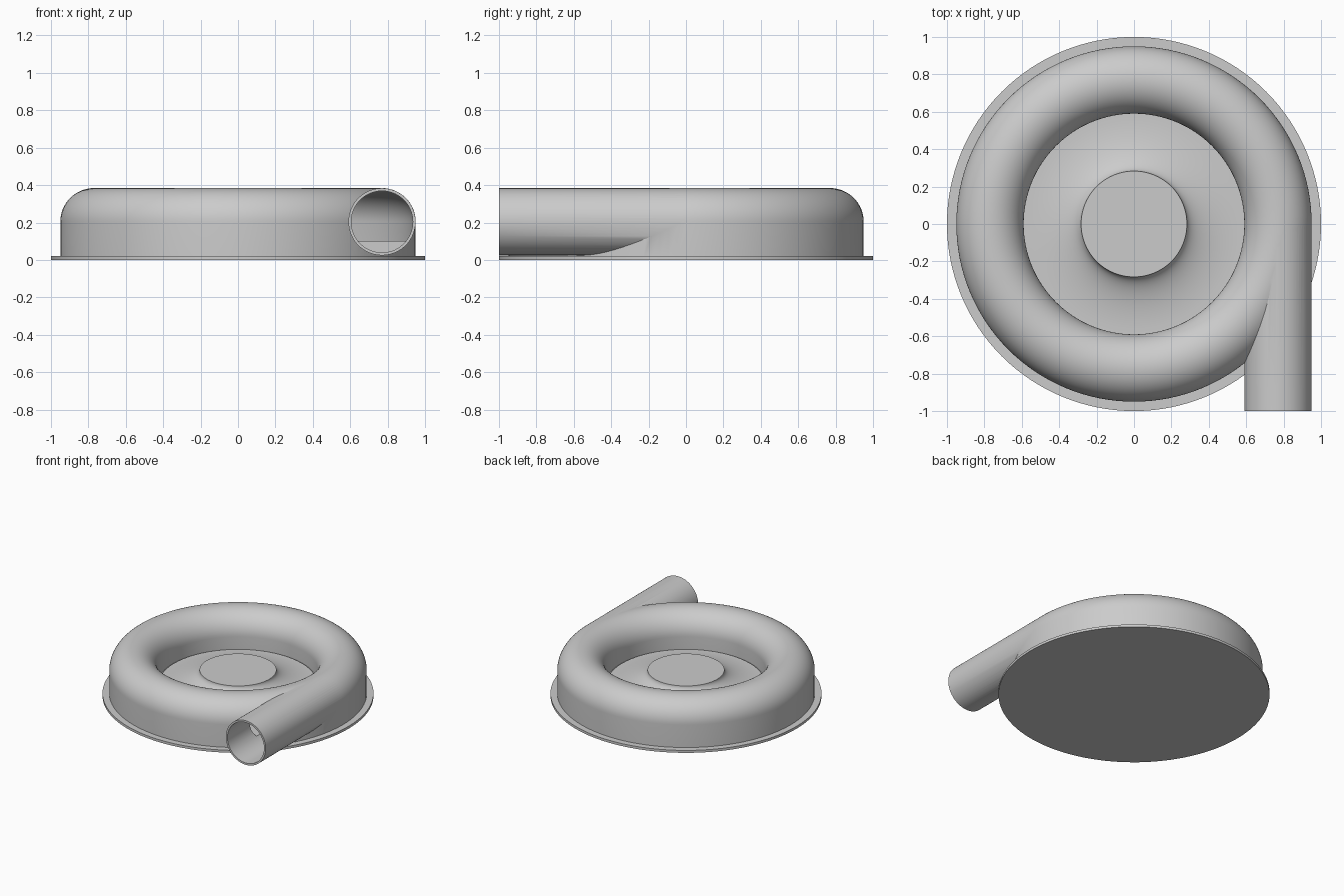
import bpy, bmesh
from math import sin, cos, pi, radians
from mathutils import Matrix, Vector

cube = bpy.data.objects.get("Cube")
if cube:
    bpy.data.objects.remove(cube, do_unlink=True)

grey = bpy.data.materials.new("plain_grey")
grey.use_nodes = True
colour = (0.6, 0.6, 0.6, 1)
grey.diffuse_color = colour
grey.node_tree.nodes["Principled BSDF"].inputs["Base Color"].default_value = colour

RING, TUBE, BORE, MID, FLOOR = 0.77, 0.18, 0.165, 0.204, 0.1


def add_object(name, bm):
    mesh = bpy.data.meshes.new(name)
    bmesh.ops.recalc_face_normals(bm, faces=bm.faces)
    bm.to_mesh(mesh)
    bm.free()
    mesh.materials.append(grey)
    obj = bpy.data.objects.new(name, mesh)
    bpy.context.collection.objects.link(obj)
    return obj


def arc(cx, cz, rx, rz, start, end, steps):
    angles = [radians(start + (end - start) * i / steps) for i in range(steps + 1)]
    return [(cx + rx * cos(a), cz + rz * sin(a)) for a in angles]


def lathe(name, profile, closed=False, sides=128):
    """Spin an (r, z) profile about the vertical axis."""
    bm = bmesh.new()
    verts = [bm.verts.new((r, 0, z)) for r, z in profile]
    edges = [bm.edges.new(pair) for pair in zip(verts, verts[1:])]
    if closed:
        edges.append(bm.edges.new((verts[-1], verts[0])))
    bmesh.ops.spin(bm, geom=verts + edges, cent=(0, 0, 0), axis=(0, 0, 1),
                   angle=2 * pi, steps=sides, use_merge=False, use_duplicate=False)
    bmesh.ops.remove_doubles(bm, verts=bm.verts, dist=0.0001)
    return add_object(name, bm)


def pipe(name, radius, y_start, y_end):
    """Solid cylinder along y, in line with the right of the ring."""
    bm = bmesh.new()
    place = Matrix.Translation(Vector((RING, (y_start + y_end) / 2, MID)))
    bmesh.ops.create_cone(bm, cap_ends=True, segments=72, radius1=radius, radius2=radius,
                          depth=y_end - y_start,
                          matrix=place @ Matrix.Rotation(pi / 2, 4, "X"))
    return add_object(name, bm)


def combine(target, other, operation):
    mod = target.modifiers.new(operation.lower(), "BOOLEAN")
    mod.operation, mod.object, mod.solver = operation, other, "EXACT"
    bpy.context.view_layer.objects.active = target
    bpy.ops.object.modifier_apply(modifier=mod.name)
    bpy.data.objects.remove(other, do_unlink=True)


# Base plate
base = lathe("base_plate", [(0, 0), (1, 0), (1, 0.02), (0, 0.02)])

# Spiral housing: half-round ring on straight walls, with the outlet pipe
housing = lathe("housing", [(0, 0.006), (RING + TUBE, 0.006)]
                + arc(RING, MID, TUBE, TUBE, 0, 180, 32)
                + [(RING - TUBE, FLOOR), (0, FLOOR)])
combine(housing, pipe("outlet_pipe", TUBE - 0.0005, -1, 0.01), "UNION")

# Hollow channel and outlet bore
channel = lathe("channel_cutter", [(RING + BORE, FLOOR + 0.001)]
                + arc(RING, MID, BORE, BORE, 0, 180, 32)
                + [(RING - BORE, FLOOR + 0.001)], closed=True)
combine(housing, channel, "DIFFERENCE")
combine(housing, pipe("bore_cutter", BORE - 0.0005, -1.1, 0), "DIFFERENCE")

# Rotor hub: flat top flaring down to a thin rim
hub = lathe("rotor_hub", [(0, 0.21)] + arc(0.58, 0.21, 0.297, 0.104, 180, 270, 24)
            + [(0.58, 0.09), (0, 0.09)])

for obj in (base, housing, hub):
    bpy.ops.object.select_all(action="DESELECT")
    obj.select_set(True)
    bpy.context.view_layer.objects.active = obj
    bpy.ops.object.shade_smooth_by_angle(angle=radians(30))
